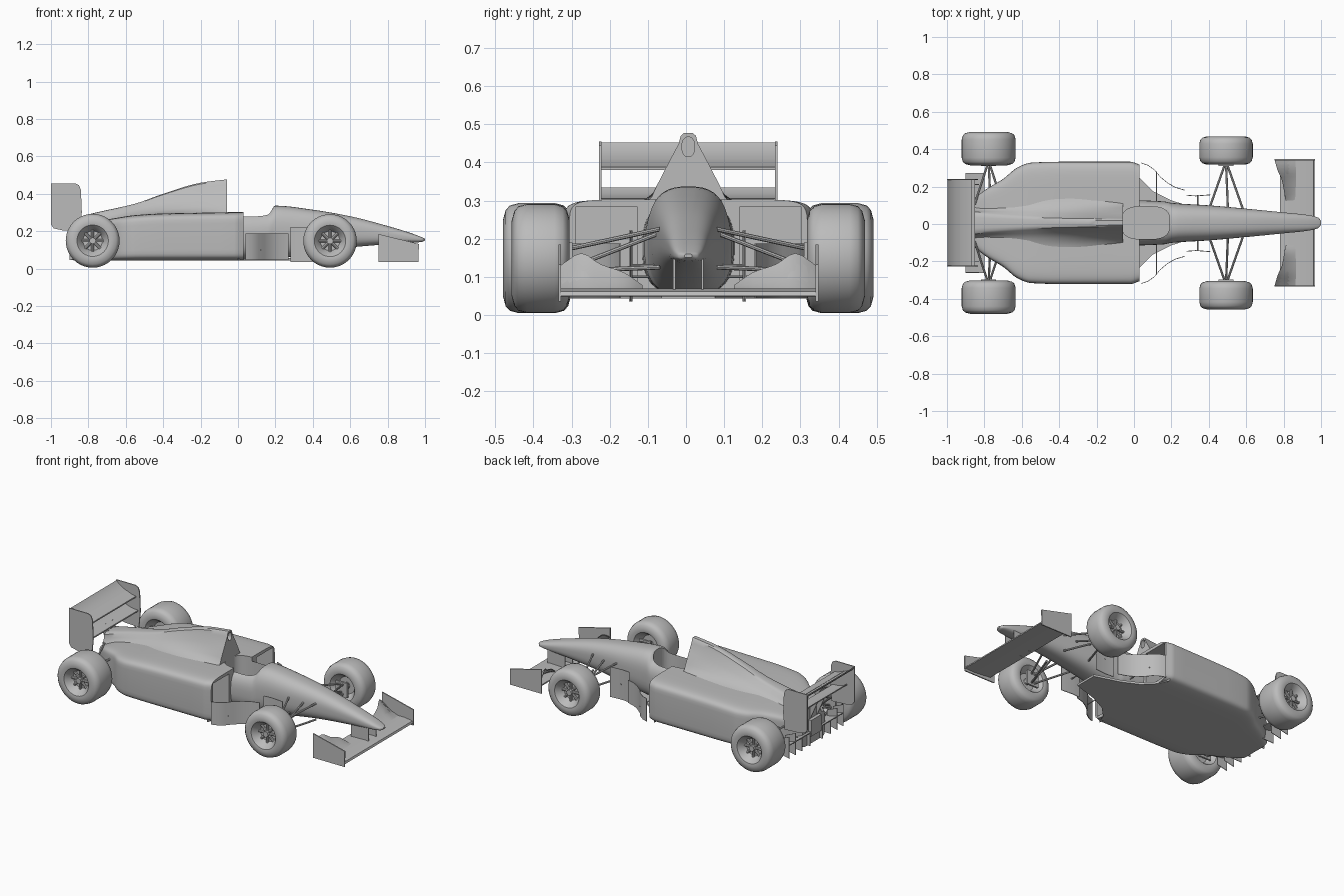
import bpy, bmesh, math
from mathutils import Vector

cube = bpy.data.objects.get("Cube")
if cube:
    bpy.data.objects.remove(cube)

grey = bpy.data.materials.new("plain_grey")
grey.use_nodes = True
tone = (0.5, 0.5, 0.5, 1)
grey.diffuse_color = tone
grey.node_tree.nodes["Principled BSDF"].inputs["Base Color"].default_value = tone
parts = []


def finish(name, bm):
    bmesh.ops.recalc_face_normals(bm, faces=bm.faces)
    me = bpy.data.meshes.new(name)
    bm.to_mesh(me)
    bm.free()
    me.materials.append(grey)
    ob = bpy.data.objects.new(name, me)
    bpy.context.collection.objects.link(ob)
    parts.append(ob)
    return ob


def skin(name, rings, caps=True):
    """Join a row of closed rings into one surface."""
    bm = bmesh.new()
    rows = [[bm.verts.new(p) for p in ring] for ring in rings]
    n = len(rows[0])
    for a, b in zip(rows, rows[1:]):
        for i in range(n):
            j = (i + 1) % n
            bm.faces.new((a[i], a[j], b[j], b[i]))
    if caps:
        bm.faces.new(rows[0])
        bm.faces.new(rows[-1])
    return finish(name, bm)


def smooth_keys(keys, sub=5):
    """Monotone cubic resampling of rows whose first column increases."""
    d = [[(b[c] - a[c]) / (b[0] - a[0]) for c in range(len(a))] for a, b in zip(keys, keys[1:])]
    m = [d[0]]
    for p, q in zip(d, d[1:]):
        m.append([0 if u * v <= 0 else 2 * u * v / (u + v) for u, v in zip(p, q)])
    m.append(d[-1])
    out = []
    for k in range(len(d)):
        h = keys[k + 1][0] - keys[k][0]
        for s in range(sub):
            t = s / sub
            e = t * t * (3 - 2 * t)
            out.append([a + (b - a) * e + h * (t * (1 - t) ** 2 * p - t * t * (1 - t) * q)
                        for a, b, p, q in zip(keys[k], keys[k + 1], m[k], m[k + 1])])
    return out + [list(keys[-1])]


def oval(x, w, lo, hi, power, n=40):
    """Superellipse section across the car."""
    ring = []
    for i in range(n):
        a = 2 * math.pi * (i + 0.5) / n
        c, s = math.cos(a), math.sin(a)
        ring.append((x, w * math.copysign(abs(c) ** (2 / power), c),
                     (lo + hi) / 2 + (hi - lo) / 2 * math.copysign(abs(s) ** (2 / power), s)))
    return ring


def prism(name, pts, axis, a, b):
    """Extrude a flat outline: axis 'y' takes (x, z), axis 'z' takes (x, y)."""
    put = (lambda p, t: (p[0], t, p[1])) if axis == "y" else (lambda p, t: (p[0], p[1], t))
    return skin(name, [[put(p, t) for p in pts] for t in (a, b)])


def box(name, x0, x1, y0, y1, z0, z1):
    return prism(name, [(x0, y0), (x1, y0), (x1, y1), (x0, y1)], "z", z0, z1)


def blade(path, t=0.004):
    """Thin closed outline around an open path."""
    return path + [(x, z - t) for x, z in reversed(path)]


def rod(name, p, q, r=0.006):
    p, q = Vector(p), Vector(q)
    bm = bmesh.new()
    rot = (q - p).to_track_quat("Z", "Y").to_matrix().to_4x4()
    rot.translation = (p + q) / 2
    bmesh.ops.create_cone(bm, cap_ends=True, segments=8, radius1=r, radius2=r,
                          depth=(q - p).length, matrix=rot)
    return finish(name, bm)


def cut(target, cutters):
    for c in cutters:
        mod = target.modifiers.new("cut", "BOOLEAN")
        mod.operation, mod.object, mod.solver = "DIFFERENCE", c, "EXACT"
        bpy.context.view_layer.objects.active = target
        bpy.ops.object.modifier_apply(modifier=mod.name)


# Tub and nose: x, half width, bottom, top
tub = smooth_keys([(-0.1, 0.125, 0.05, 0.3), (0.16, 0.115, 0.05, 0.305), (0.2, 0.107, 0.052, 0.337),
                   (0.4, 0.094, 0.085, 0.315), (0.6, 0.076, 0.113, 0.28), (0.8, 0.056, 0.13, 0.228),
                   (0.93, 0.042, 0.138, 0.188), (0.985, 0.028, 0.143, 0.167), (1.0, 0.01, 0.15, 0.16)])
nose = skin("nose_and_tub", [oval(x, w, lo, hi, 2.7) for x, w, lo, hi in tub])

# Sidepods: x, half width, top
pods = smooth_keys([(-0.88, 0.11, 0.2), (-0.79, 0.18, 0.24), (-0.7, 0.235, 0.262), (-0.62, 0.298, 0.276),
                    (-0.55, 0.322, 0.286), (-0.4, 0.327, 0.295), (-0.02, 0.327, 0.302), (0.03, 0.312, 0.303)])
sidepods = skin("sidepods", [oval(x, w, 0.043, top, 9, 48) for x, w, top in pods])

# Engine cover: x, ridge height, ridge half width, waist half width, base half width, base height
cover = smooth_keys([(-0.88, 0.27, 0.05, 0.075, 0.09, 0.19), (-0.75, 0.302, 0.04, 0.08, 0.13, 0.23),
                     (-0.55, 0.347, 0.03, 0.085, 0.19, 0.27), (-0.4, 0.4, 0.025, 0.08, 0.18, 0.285),
                     (-0.2, 0.459, 0.022, 0.078, 0.14, 0.29), (-0.06, 0.477, 0.02, 0.082, 0.11, 0.295)])


def cover_ring(x, top, t, waist, base, low):
    h = top - low
    half = [(t * 0.6, top), (t, top - 0.04 * h), (t * 1.25, top - 0.15 * h),
            ((t + waist) / 2, top - 0.42 * h), (waist, low + 0.25 * h),
            ((waist + base) / 2, low + 0.08 * h), (base, low), (base * 0.95, 0.06)]
    return [(x, y, z) for y, z in half] + [(x, -y, z) for y, z in reversed(half)]


engine_cover = skin("engine_cover", [cover_ring(*k) for k in cover])

# Openings: cockpit, side inlets and roof intake
cockpit = [(0.063 + 0.128 * p[1], 0.087 * p[2]) for p in oval(0, 1, -1, 1, 3.2, 32)]
hole = prism("cockpit_cutter", cockpit, "z", 0.16, 0.6)
inlets = [box("inlet_cutter", -0.12, 0.2, min(s * 0.135, s * 0.295), max(s * 0.135, s * 0.295), 0.065, 0.284)
          for s in (1, -1)]
intake = skin("intake_cutter", [oval(x, 0.017, 0.415, 0.467, 2.2, 20) for x in (-0.14, 0.0)])
cut(nose, [hole])
cut(sidepods, [hole] + inlets)
cut(engine_cover, [intake])
for c in [hole, intake] + inlets:
    parts.remove(c)
    bpy.data.objects.remove(c)

# Front floor, joining the sidepods to the tub
edge = [(0.0, 0.31), (0.03, 0.24), (0.1, 0.17), (0.2, 0.12), (0.36, 0.07)]
prism("front_floor", edge + [(x, -y) for x, y in reversed(edge)], "z", 0.043, 0.056)


# Wheels
def wheel(name, x, y, z, r, w, side):
    prof = [(0.004, w - 0.05), (0.052, w - 0.05), (0.06, w - 0.035), (0.076, w - 0.012), (0.084, w - 0.003),
            (0.1, w), (r - 0.018, w - 0.007), (r - 0.006, w - 0.018), (r, w - 0.04)]
    prof += [(a, -b) for a, b in reversed(prof)]
    n = 40
    skin(name, [[(x + a * math.cos(2 * math.pi * i / n), y + b, z + a * math.sin(2 * math.pi * i / n))
                 for i in range(n)] for a, b in prof])
    out = y + side * (w - 0.045)
    rod(name + "_hub", (x, out - side * 0.02, z), (x, out + side * 0.022, z), 0.018)
    rod(name + "_inner_hub", (x, y, z), (x, y - side * (w - 0.03), z), 0.02)
    for k in range(8):
        a = math.pi * k / 4
        rod(name + "_spoke", (x + 0.012 * math.cos(a), out, z + 0.012 * math.sin(a)),
            (x + 0.062 * math.cos(a), out, z + 0.062 * math.sin(a)), 0.008)


for s, side in ((1, "left"), (-1, "right")):
    wheel("rear_wheel_" + side, -0.777, s * 0.397, 0.149, 0.144, 0.089, s)
    wheel("front_wheel_" + side, 0.492, s * 0.387, 0.148, 0.143, 0.076, s)

    # Suspension arms
    for x, gap, inner, tag in ((0.492, 0.09, 0.075, "front"), (-0.777, 0.075, 0.1, "rear")):
        for dx in (-gap, gap):
            rod(tag + "_upper_arm", (x, s * 0.33, 0.17), (x + dx, s * inner, 0.225))
            rod(tag + "_lower_arm", (x, s * 0.33, 0.115), (x + dx, s * inner, 0.125))
        rod(tag + "_push_rod", (x, s * 0.32, 0.12), (x + 0.01, s * inner, 0.215))
        box(tag + "_upright", x - 0.04, x + 0.04, s * 0.31 - 0.006, s * 0.31 + 0.006, 0.1, 0.19)

    # Barge boards and turning vanes
    line = [(x, s * y) for x, y in ((0.04, 0.322), (0.075, 0.31), (0.11, 0.285), (0.14, 0.248),
                                    (0.18, 0.215), (0.22, 0.192), (0.27, 0.177))]
    prism("barge_board_" + side, blade(line), "z", 0.045, 0.187)
    rod("barge_board_stay", (0.12, s * 0.275, 0.1), (0.12, s * 0.1, 0.1), 0.003)
    prism("turning_vane_" + side, blade([(0.28, s * 0.15), (0.33, s * 0.146), (0.41, s * 0.152)]),
          "z", 0.035, 0.222)
    rod("vane_stay", (0.34, s * 0.15, 0.13), (0.34, s * 0.06, 0.13), 0.004)

    # Front wing endplate, flap and pylon
    prism("front_endplate_" + side, [(0.75, 0.035), (0.965, 0.035), (0.967, 0.132), (0.75, 0.185)],
          "y", s * 0.334, s * 0.341)
    flap = smooth_keys([(0.12, 0.81, 0.078), (0.17, 0.802, 0.112), (0.23, 0.79, 0.133),
                        (0.28, 0.768, 0.162), (0.335, 0.752, 0.13)], 3)
    skin("front_flap_" + side, [[(0.87, s * y, 0.066), ((x + 0.87) / 2, s * y, 0.066 + (z - 0.066) * 0.35),
                                 (x, s * y, z), (x, s * y, z - 0.006), (0.86, s * y, 0.058)]
                                for y, x, z in flap])
    prism("front_wing_pylon_" + side, [(0.8, 0.055), (0.92, 0.055), (0.92, 0.15), (0.8, 0.16)],
          "y", s * 0.034, s * 0.04)

    # Rear wing endplate and support
    prism("rear_endplate_" + side, [(-1, 0.235), (-0.985, 0.215), (-0.94, 0.205), (-0.845, 0.2), (-0.835, 0.3),
                                    (-0.84, 0.42), (-0.85, 0.445), (-0.87, 0.455), (-1, 0.455)],
          "y", s * 0.228, s * 0.234)
    prism("rear_wing_support_" + side, [(-0.86, 0.15), (-0.84, 0.22), (-0.89, 0.31), (-0.93, 0.31)],
          "y", s * 0.03, s * 0.036)

    # Diffuser fins
    for y in (0.06, 0.14, 0.205, 0.265):
        prism("diffuser_fin", [(-0.7, 0.05), (-0.9, 0.045), (-0.9, 0.125), (-0.82, 0.12)]
              if y < 0.2 else [(-0.83, 0.06), (-0.9, 0.045), (-0.9, 0.18), (-0.83, 0.15)],
              "y", s * y - 0.002, s * y + 0.002)

# Front wing plane
prism("front_wing", [(0.965, 0.05), (0.96, 0.062), (0.9, 0.07), (0.78, 0.066), (0.78, 0.058), (0.9, 0.048)],
      "y", -0.335, 0.335)

# Rear wing planes
for name, path in (("rear_wing_main", [(-0.865, 0.388), (-0.89, 0.392), (-0.93, 0.408)]),
                   ("rear_wing_flap", [(-0.915, 0.4), (-0.95, 0.415), (-0.985, 0.437), (-0.998, 0.452)]),
                   ("rear_wing_lower", [(-0.85, 0.305), (-0.89, 0.308), (-0.93, 0.32), (-0.95, 0.334)])):
    prism(name, blade(path, 0.008), "y", -0.23, 0.23)

# Diffuser roof and gearbox
prism("diffuser_roof", blade([(-0.8, 0.11), (-0.86, 0.12), (-0.9, 0.13)], 0.006), "y", -0.267, 0.267)
box("gearbox", -0.9, -0.8, -0.05, 0.05, 0.1, 0.2)

# Shade softly across curves and centre the car
bpy.ops.object.select_all(action="DESELECT")
for ob in parts:
    ob.location.y = 0.006
    ob.select_set(True)
bpy.context.view_layer.objects.active = parts[0]
bpy.ops.object.shade_smooth_by_angle(angle=math.radians(35))
